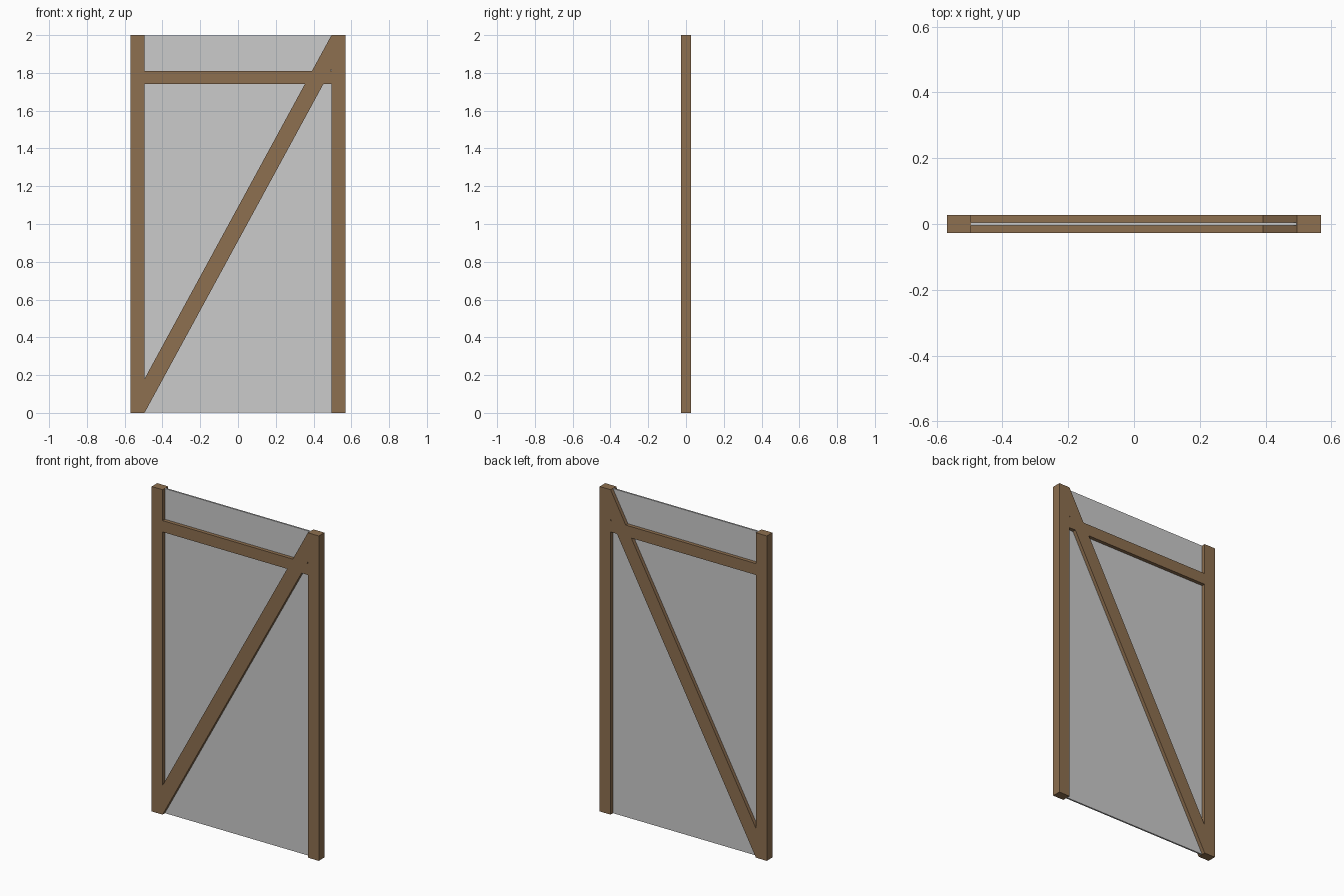
import bpy

if "Cube" in bpy.data.objects:
    bpy.data.objects.remove(bpy.data.objects["Cube"])

WIDTH, POST, HEIGHT, DEPTH = 1.138, 0.074, 2.0, 0.054
outer = WIDTH / 2
inner = outer - POST
brace_rise = 0.18                       # vertical thickness of the brace
slope = (HEIGHT - brace_rise) / (2 * inner)
rail_low, rail_high = 1.74, 1.81

wood = bpy.data.materials.new("wood")
wood.diffuse_color = (0.27, 0.16, 0.08, 1)
wood.use_nodes = True
wood.node_tree.nodes["Principled BSDF"].inputs["Base Color"].default_value = wood.diffuse_color


def prism(name, profile, depth, material=None):
    """Extrude a front-view (x, z) outline, centred on y = 0."""
    n = len(profile)
    verts = [(x, y, z) for y in (-depth / 2, depth / 2) for x, z in profile]
    faces = [tuple(range(n)), tuple(reversed(range(n, 2 * n)))]
    faces += [(i, i + n, (i + 1) % n + n, (i + 1) % n) for i in range(n)]
    mesh = bpy.data.meshes.new(name)
    mesh.from_pydata(verts, [], faces)
    if material:
        mesh.materials.append(material)
    obj = bpy.data.objects.new(name, mesh)
    bpy.context.collection.objects.link(obj)
    return obj


def rect(x0, x1, z0, z1):
    return [(x0, z0), (x1, z0), (x1, z1), (x0, z1)]


def brace_x(z, upper):
    """x of the brace's upper or lower edge at height z."""
    return -inner + (z - (brace_rise if upper else 0)) / slope


# Side posts
prism("left_post", rect(-outer, -inner, 0, HEIGHT), DEPTH, wood)
prism("right_post", rect(inner, outer, 0, HEIGHT), DEPTH, wood)

# Diagonal brace, cut flush to the posts
prism("diagonal_brace", [(-inner, 0), (inner, HEIGHT - brace_rise),
                         (inner, HEIGHT), (-inner, brace_rise)], DEPTH, wood)

# Cross rail, mitred on both sides of the brace
prism("cross_rail", [(-inner, rail_low), (brace_x(rail_low, True), rail_low),
                     (brace_x(rail_high, True), rail_high), (-inner, rail_high)], DEPTH, wood)
prism("cross_rail_end", [(brace_x(rail_low, False), rail_low), (inner, rail_low),
                         (inner, rail_high), (brace_x(rail_high, False), rail_high)], DEPTH, wood)

# Thin infill panel let into the posts
prism("infill_panel", rect(-outer + 0.01, outer - 0.01, 0.001, HEIGHT - 0.001), 0.01)
